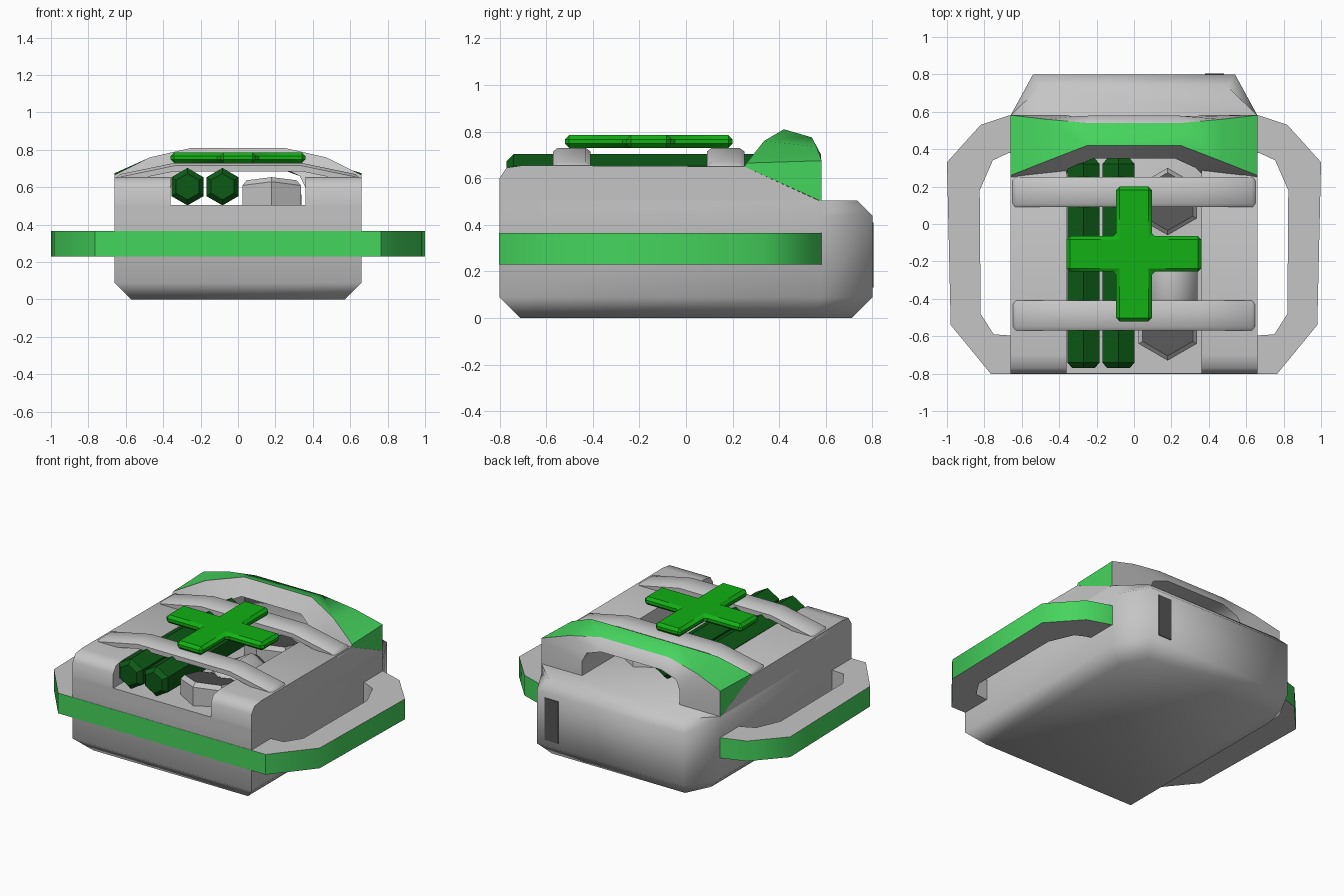
import bpy, bmesh, math
from mathutils import Vector, Matrix

if "Cube" in bpy.data.objects:
    bpy.data.objects.remove(bpy.data.objects["Cube"])


def material(name, rgb):
    m = bpy.data.materials.new(name)
    m.diffuse_color = (*rgb, 1)
    m.use_nodes = True
    m.node_tree.nodes["Principled BSDF"].inputs["Base Color"].default_value = m.diffuse_color
    return m


GREY = material("case grey", (0.56, 0.56, 0.56))
DARK = material("dark grey", (0.09, 0.09, 0.09))
LIGHT_GREEN = material("light green", (0.06, 0.66, 0.11))
CROSS_GREEN = material("cross green", (0.006, 0.44, 0.007))
DEEP_GREEN = material("deep green", (0.004, 0.1, 0.008))


def finish(name, bm, mats, bevel=0, angle=35):
    bmesh.ops.recalc_face_normals(bm, faces=bm.faces)
    if bevel:
        bmesh.ops.bevel(bm, geom=bm.edges[:], offset=bevel, segments=1, affect='EDGES')
    me = bpy.data.meshes.new(name)
    bm.to_mesh(me)
    bm.free()
    for m in mats:
        me.materials.append(m)
    me.shade_smooth()
    me.set_sharp_from_angle(angle=math.radians(angle))
    ob = bpy.data.objects.new(name, me)
    bpy.context.collection.objects.link(ob)
    return ob


def loft(name, rings, mats, painted=(), last_cap=0, bevel=0, angle=35):
    """Skin a row of equal-length rings; strips listed in painted use material 1."""
    bm = bmesh.new()
    vs = [[bm.verts.new(p) for p in r] for r in rings]
    n = len(rings[0])
    for a, b in zip(vs, vs[1:]):
        for k in range(n):
            j = (k + 1) % n
            f = bm.faces.new((a[k], a[j], b[j], b[k]))
            f.material_index = 1 if k in painted else 0
    bm.faces.new(vs[0])
    bm.faces.new(vs[-1]).material_index = last_cap
    return finish(name, bm, mats, bevel, angle)


def mirror_rings(half):
    return half + [[(-x, y, z) for x, y, z in r] for r in reversed(half)]


# case body: chamfered plan outline stacked by height
def plan(x, front, side_end, xb, back, z):
    right = [(x, front, z), (x, side_end, z), (xb, back, z)]
    return right + [(-a, b, c) for a, b, c in reversed(right)]


loft("case_body", [plan(.57, -.71, .55, .49, .71, 0), plan(.66, -.8, .58, .54, .8, .09),
                   plan(.66, -.8, .58, .54, .8, .44), plan(.66, -.8, .58, .5, .735, .505)],
     [GREY], angle=50)

# raised side walls of the open tray
wall = [(-.8, .48), (-.8, .6), (-.77, .645), (-.7, .655), (.25, .65), (.58, .5), (.58, .48)]
for side, s in (("left", -1), ("right", 1)):
    loft(side + "_tray_wall", [[(s * x, y, z) for y, z in wall] for x in (.36, .66)], [GREY], angle=50)

# front bumper that bends back into two side grips, green outside
pairs = [((.64, .585), (.64, .38)), ((.67, .58), (.67, .38)), ((.82, .53), (.755, .34)),
         ((1, .33), (.825, .18)), ((.98, -.54), (.82, -.48)), ((.765, -.802), (.75, -.59)),
         ((.6, -.802), (.6, -.6))]
lo, hi = .23, .365
loft("bumper_and_side_grips",
     mirror_rings([[(*o, lo), (*o, hi), (*i, hi), (*i, lo)] for o, i in pairs]),
     [GREY, LIGHT_GREEN], painted=(0,), angle=50)

# carrying handle arch: outer front, outer back, inner back, inner front
arch = [[(.66, .25, .65), (.66, .582, .5), (.36, .582, .5), (.36, .25, .5)],
        [(.66, .26, .665), (.66, .582, .675), (.36, .582, .6), (.36, .27, .6)],
        [(.47, .335, .76), (.47, .56, .735), (.33, .575, .66), (.33, .3, .66)],
        [(.25, .42, .81), (.25, .54, .775), (.22, .58, .70), (.22, .35, .715)]]
loft("carrying_handle", mirror_rings(arch), [GREY, LIGHT_GREEN], painted=(0,), angle=50)

# two straps across the tray
for name, y in (("front_strap", -.49), ("rear_strap", .17)):
    half = [(.66, .64, .62), (.63, .67, .625), (.34, .73, .685)]
    rings = []
    for x, top, bot in half:
        rings.append([(x, y - .08, bot), (x, y - .08, top - .015), (x, y - .06, top),
                      (x, y + .06, top), (x, y + .08, top - .015), (x, y + .08, bot)])
    loft(name, mirror_rings(rings), [GREY], angle=50)

# medical cross with chamfered edges
a, b = .095, .36
outline = [(-a, -b), (a, -b), (a, -a), (b, -a), (b, a), (a, a),
           (a, b), (-a, b), (-a, a), (-b, a), (-b, -a), (-a, -a)]
loft("cross", [[(x, y - .16, z) for x, y in outline] for z in (.73, .785)],
     [CROSS_GREEN], bevel=.018)


def hex_ring(r, x, y, z):
    return [(x + r * math.sin(k * math.pi / 3), y, z + r * math.cos(k * math.pi / 3)) for k in range(6)]


# bandage rolls
for name, x in (("left_roll", -.27), ("right_roll", -.083)):
    loft(name, [hex_ring(r, x, y, .603) for y, r in ((-.77, .07), (-.74, .1), (.32, .1), (.35, .07))],
         [DEEP_GREEN])

# two hexagonal bottles sunk into the tray, caps tipped backwards
for name, y in (("front_bottle", -.55), ("rear_bottle", .12)):
    rings = []
    for r, z in ((.18, .45), (.18, .59), (.155, .62)):
        ring = []
        for k in range(6):
            px, py = r * math.sin(k * math.pi / 3), r * math.cos(k * math.pi / 3)
            ring.append((.18 + px, y + py, z - (.22 * py if z > .5 else 0)))
        rings.append(ring)
    loft(name, rings, [GREY, DARK], last_cap=1)

# lying bottle between them
loft("lying_bottle", [hex_ring(r, .2, y, .48) for y, r in ((-.48, .13), (-.42, .16), (-.15, .16), (-.08, .12))],
     [GREY], angle=65)

# dark plate on the back
bm = bmesh.new()
bmesh.ops.create_cube(bm, size=1, matrix=Matrix.LocRotScale(Vector((.43, .801, .27)), None, Vector((.1, .008, .28))))
finish("back_plate", bm, [DARK])
